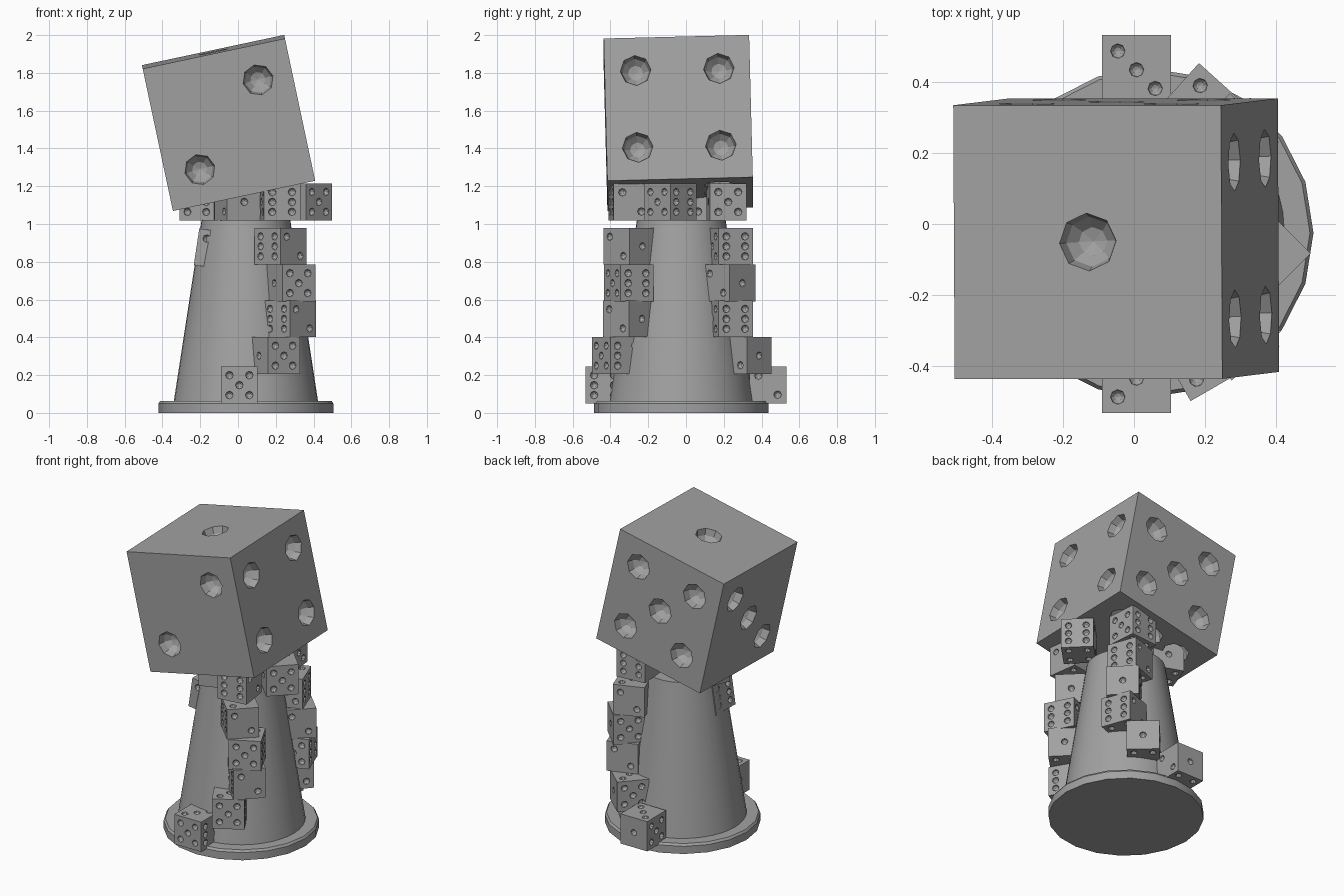
import bpy, bmesh
from math import radians, cos, sin
from mathutils import Matrix, Vector

if "Cube" in bpy.data.objects:
    bpy.data.objects.remove(bpy.data.objects["Cube"])

AXIS = Vector((0.042, -0.025, 0))  # centre line of the pedestal
S = 0.195                          # small die size
P = 0.27                           # pip offset on a unit die
PIP_R = 0.106

grey = bpy.data.materials.new("dark_grey")
grey.diffuse_color = (0.36, 0.36, 0.36, 1)
grey.use_nodes = True
grey.node_tree.nodes["Principled BSDF"].inputs["Base Color"].default_value = grey.diffuse_color


def add_object(name, mesh):
    ob = bpy.data.objects.new(name, mesh)
    bpy.context.scene.collection.objects.link(ob)
    return ob


def mesh_from(bm, name):
    me = bpy.data.meshes.new(name)
    bm.to_mesh(me)
    bm.free()
    return me


# Unit die: cube with spherical pips cut out (3 up, 5 at the front, 6 at the right)
def build_die_mesh():
    diag = [(-P, -P), (P, P)]
    four = diag + [(-P, P), (P, -P)]
    X, Y, Z = Vector((1, 0, 0)), Vector((0, 1, 0)), Vector((0, 0, 1))
    faces = [
        (-X, Y, Z, [(0, 0)]),
        (Y, X, Z, [(-0.26, -0.26), (0.26, 0.26)]),
        (Z, X, Y, diag + [(0, 0)]),
        (-Z, X, Y, [(a, b * 1.06) for a, b in four]),
        (-Y, X, Z, four + [(0, 0)]),
        (X, Y, Z, four + [(-P, 0), (P, 0)]),
    ]
    bm = bmesh.new()
    for n, u, v, pips in faces:
        rot = n.to_track_quat('Z', 'Y').to_matrix().to_4x4()
        for a, b in pips:
            m = Matrix.Translation(n * 0.5 + u * a + v * b) @ rot @ Matrix.Rotation(0.05, 4, 'Z')
            bmesh.ops.create_uvsphere(bm, u_segments=8, v_segments=6, radius=PIP_R, matrix=m)
    cutter = add_object("pip_cutter", mesh_from(bm, "pip_cutter"))
    cutter.hide_render = True

    bm = bmesh.new()
    bmesh.ops.create_cube(bm, size=1)
    cube = add_object("die_blank", mesh_from(bm, "die_blank"))
    mod = cube.modifiers.new("pips", 'BOOLEAN')
    mod.operation, mod.solver, mod.object = 'DIFFERENCE', 'EXACT', cutter
    bpy.context.view_layer.update()
    dg = bpy.context.evaluated_depsgraph_get()
    me = bpy.data.meshes.new_from_object(cube.evaluated_get(dg))
    me.name = "die"
    me.materials.clear()
    me.materials.append(grey)
    for p in me.polygons:
        p.material_index = 0
    bpy.data.objects.remove(cube)
    bpy.data.objects.remove(cutter)
    return me


die_mesh = build_die_mesh()


def die(name, loc, rot, size=S):
    ob = add_object(name, die_mesh.copy())
    ob.matrix_world = Matrix.Translation(loc) @ rot.to_4x4() @ Matrix.Scale(size, 4)
    return ob


# Pedestal: foot disc with chamfered rim, and tapered column
def frustum(name, r1, r2, z0, z1, seg):
    bm = bmesh.new()
    bmesh.ops.create_cone(bm, cap_ends=True, segments=seg, radius1=r1, radius2=r2, depth=z1 - z0,
                          matrix=Matrix.Translation(AXIS + Vector((0, 0, (z0 + z1) / 2)))
                          @ Matrix.Rotation(radians(90), 4, 'Z'))
    ob = add_object(name, mesh_from(bm, name))
    ob.data.materials.append(grey)
    bpy.ops.object.select_all(action='DESELECT')
    ob.select_set(True)
    bpy.context.view_layer.objects.active = ob
    bpy.ops.object.shade_smooth_by_angle(angle=radians(25))
    return ob


frustum("foot_disc", 0.463, 0.463, 0, 0.05, 20)
frustum("foot_rim", 0.463, 0.453, 0.05, 0.064, 20)
frustum("column", 0.382, 0.235, 0.06, 1.02, 40)

# Large tilted die on top
u = Vector((cos(radians(12)), 0, sin(radians(12))))
v = Vector((0, 0.9997, 0.026))
w = u.cross(v).normalized()
v = w.cross(u)
tilt = Matrix((u, v, w)).transposed()
turn = Matrix(((0, 0, -1), (0, -1, 0), (-1, 0, 0)))   # one pip up, two at the front
die("large_die", (-0.05, -0.041, 1.535), tilt @ turn, 0.77)

# Small dice: x, y, z of centre and turn about z in degrees
stacks = {
    "front_foot_die": [(0.007, -0.434, 0.147, 0)],
    "back_foot_die": [(0.007, 0.434, 0.147, -90)],
    "front_stack_die": [(0.195, -0.365, 0.303, 30), (0.275, -0.302, 0.498, 225),
                        (0.278, -0.303, 0.687, 27), (0.225, -0.299, 0.882, 225)],
    "back_stack_die": [(0.19, 0.315, 0.303, 228), (0.27, 0.23, 0.498, 20),
                       (0.27, 0.23, 0.687, 225), (0.225, 0.23, 0.882, 20)],
    "top_ring_die": [(0.36, -0.083, 1.117, 45), (0.22, -0.30, 1.117, -82),
                     (0.19, 0.215, 1.117, 95), (0.0, -0.20, 1.117, 110),
                     (-0.185, 0.05, 1.117, 250)],
}
for name, items in stacks.items():
    for i, (x, y, z, a) in enumerate(items, 1):
        die(f"{name}_{i}", (x, y, z), Matrix.Rotation(radians(a), 3, 'Z'))

# Die sunk into the left flank of the column
a = radians(190)
rot = Matrix.Rotation(radians(179), 3, 'Z') @ Matrix.Rotation(radians(-8.6), 3, 'Y')
die("sunken_die", AXIS + Vector((cos(a) * 0.166, sin(a) * 0.166 - 0.03, 0.865)), rot)
